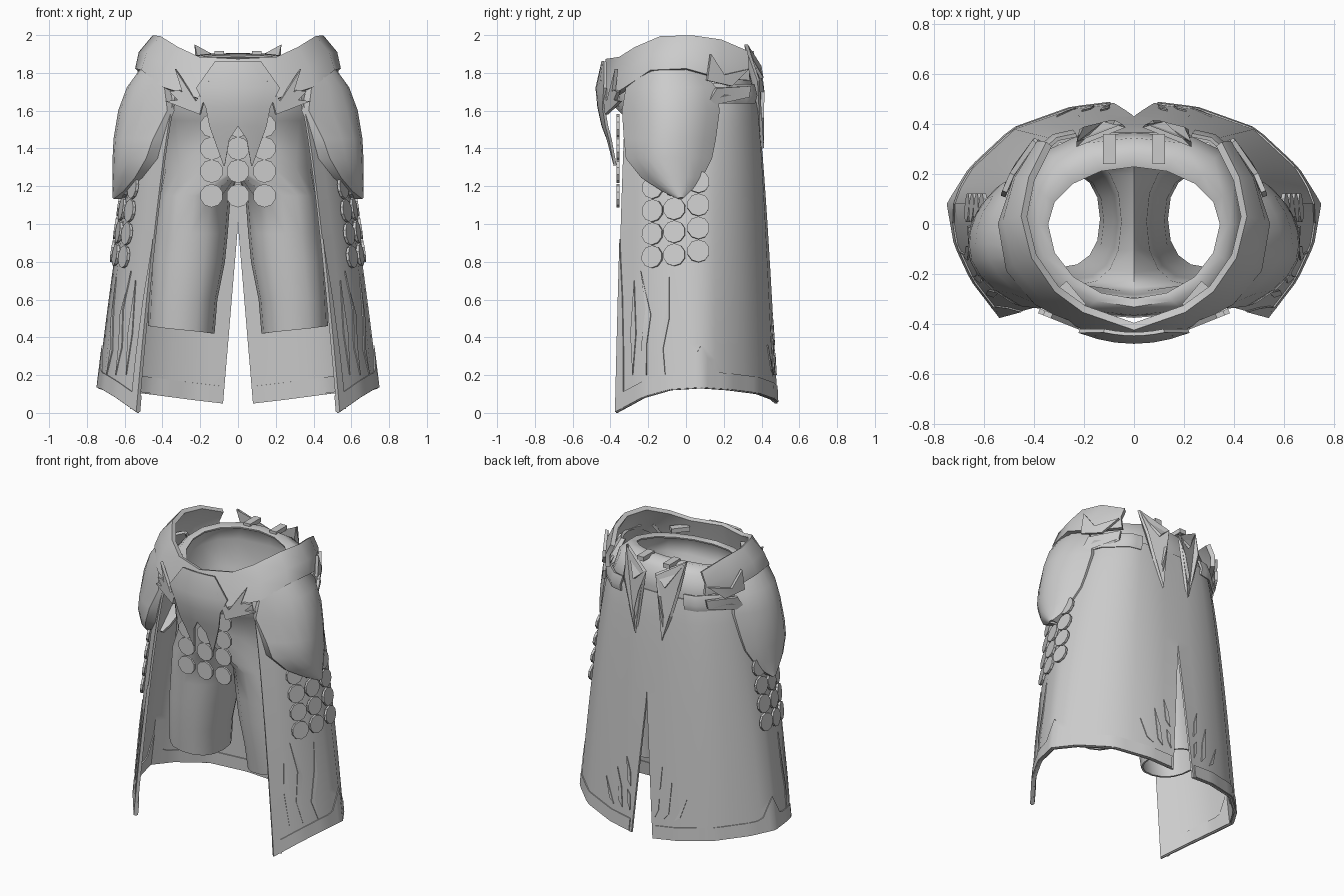
import bpy, bmesh, math
from mathutils import Vector, Matrix

if "Cube" in bpy.data.objects:
    bpy.data.objects.remove(bpy.data.objects["Cube"], do_unlink=True)

mat = bpy.data.materials.new("plain grey")
mat.use_nodes = True
mat.diffuse_color = (0.6, 0.6, 0.6, 1)
mat.node_tree.nodes["Principled BSDF"].inputs["Base Color"].default_value = (0.6, 0.6, 0.6, 1)


def finish(name, bm, thick=0.0, mirror=True, angle=40):
    me = bpy.data.meshes.new(name)
    bm.to_mesh(me)
    bm.free()
    me.materials.append(mat)
    ob = bpy.data.objects.new(name, me)
    bpy.context.collection.objects.link(ob)
    if mirror:
        ob.modifiers.new("Mirror", 'MIRROR')
    if thick:
        s = ob.modifiers.new("Solidify", 'SOLIDIFY')
        s.thickness, s.offset = thick, 0
    bpy.ops.object.select_all(action='DESELECT')
    ob.select_set(True)
    bpy.context.view_layer.objects.active = ob
    bpy.ops.object.convert(target='MESH')
    bpy.ops.object.shade_smooth_by_angle(angle=math.radians(angle))


def grid(name, rows, thick):
    bm = bmesh.new()
    vs = [[bm.verts.new(p) for p in r] for r in rows]
    for a, b in zip(vs, vs[1:]):
        for i in range(len(a) - 1):
            bm.faces.new((a[i], a[i + 1], b[i + 1], b[i]))
    bmesh.ops.remove_doubles(bm, verts=bm.verts, dist=0.0005)
    finish(name, bm, thick)


def plates(name, polys, place, thick):
    bm = bmesh.new()
    for poly in polys:
        f = bm.faces.new([bm.verts.new(place(*p)) for p in poly])
        bmesh.ops.triangulate(bm, faces=[f])
    finish(name, bm, thick, True, 25)


def discs(name, spots, r, mirror):
    bm = bmesh.new()
    for pos, nrm in spots:
        m = Matrix.Translation(pos) @ Vector(nrm).to_track_quat('Z', 'Y').to_matrix().to_4x4()
        bmesh.ops.create_cone(bm, cap_ends=True, segments=10, radius1=r, radius2=r,
                              depth=0.015, matrix=m)
    finish(name, bm, 0, mirror, 30)


def lerp(a, b, t):
    return a + (b - a) * t


def squared(v, e):
    return math.copysign(abs(v) ** e, v) if abs(v) > 1e-6 else 0


# Long skirt: half plan from back centre round to the front edge
TOP = [(0, .36), (.15, .36), (.3, .33), (.42, .22), (.47, .08), (.46, -.08), (.42, -.2), (.32, -.31)]
LOW = [(.08, .475), (.25, .455), (.48, .375), (.65, .22), (.74, .08), (.71, -.08), (.64, -.22), (.52, -.365)]
HEM = [.05, .07, .1, .12, .13, .12, .08, 0]


def hem(u):
    i = min(int(u), 6)
    return lerp(HEM[i], HEM[i + 1], u - i)


def skirt(u, z, off=0.0):
    f = max(0, (1.7 - z) / 1.6) ** 0.7
    pts = []
    i = min(int(u), 6)
    for k in (i, i + 1):
        x, y = lerp(TOP[k][0], LOW[k][0], f), lerp(TOP[k][1], LOW[k][1], f)
        if k == 0:
            x = 0.08 * max(0, (1.0 - z) / 0.95)
        pts.append(Vector((x, y, z)))
    p = pts[0].lerp(pts[1], u - i)
    d = Vector((p.x * 0.8, p.y, 0)).normalized()
    return p + d * off


grid("skirt", [[skirt(k / 2, lerp(hem(k / 2), 1.7, t / 20)) for k in range(15)] for t in range(21)], 0.014)

# Side waist band at the top of the skirt
grid("waist_band", [[skirt(1.5 + u / 4, z, o) for u in range(13)]
                    for z, o in ((1.64, .008), (1.68, .025), (1.74, .012))], 0.015)

# Thin hem trim on both faces of the skirt, and trim on its front edge
us = [.1 + k * .23 for k in range(31)]
for name, off in (("outer_hem_trim", .01), ("inner_hem_trim", -.01)):
    grid(name, [[skirt(u, hem(u) + .005, off) for u in us],
                [skirt(u, hem(u) + .09 + .14 * max(0, 1 - abs(u - 4) / .5), off) for u in us]], 0.008)
grid("front_edge_trim", [[skirt(lerp(6.72, 7, t), z, .01), skirt(7, z, .01)]
                         for z, t in ((.02, 0), (.3, .1), (.6, .4), (.92, 1))], 0.008)


# Flame shaped appliques on the sides and beside the back slit
def on_skirt(u, z):
    return skirt(u, z, .011)


FLAMES = [[(.15, .2), (.3, .25), (.35, .33), (.2, .3)],
          [(.22, .36), (.4, .4), (.5, .55), (.3, .46)],
          [(.5, .2), (.7, .24), (.85, .46), (.62, .34)],
          [(.9, .2), (1.1, .23), (1.3, .36)],
          [(5.9, .2), (6.1, .35), (5.95, .55), (6.15, .75), (5.75, .52), (5.9, .36)],
          [(5.2, .2), (5.45, .33), (5.15, .55), (5.05, .72), (5.05, .5), (5.28, .34)],
          [(6.4, .2), (6.5, .42), (6.4, .7), (6.3, .42)]]
plates("skirt_flames", FLAMES, on_skirt, 0.006)

# Trousers: hip rows (height, half width, front and back depth, roundness), crotch row, leg rings
bm = bmesh.new()
rows = []
HIPS = [(1.87, .345, .3, .23, 1), (1.88, .38, .33, .28, .95), (1.84, .42, .36, .34, .8), (1.72, .44, .37, .36, .65),
        (1.55, .41, .3, .34, .7), (1.4, .4, .29, .31, .75), (1.3, .4, .28, .29, .8)]
for z, rx, front, back, e in HIPS:
    row = []
    for k in range(9):
        a = math.radians(-90 + 22.5 * k)
        tilt = .06 * math.sin(a) - .04 if z > 1.7 else 0
        row.append(bm.verts.new((rx * squared(math.cos(a), e),
                                 (front if k < 4 else back) * squared(math.sin(a), e), z + tilt)))
    rows.append(row)
ring = rows[-1] + [bm.verts.new((0, .28 * math.cos(math.pi * k / 8), 1.3 - .04 * math.sin(math.pi * k / 8)))
                   for k in range(1, 8)]
for a, b in zip(rows, rows[1:]):
    for k in range(8):
        bm.faces.new((a[k], a[k + 1], b[k + 1], b[k]))
for z, cx, rx, cy, ry in [(1.15, .23, .185, .01, .26), (.95, .25, .19, .01, .24), (.8, .265, .19, .01, .23),
                          (.6, .29, .175, .01, .21), (.44, .3, .17, .02, .2)]:
    nxt = []
    for k in range(16):
        a = math.radians(-90 + 22.5 * k)
        nxt.append(bm.verts.new((cx + rx * squared(math.cos(a), .85), cy + ry * squared(math.sin(a), .85),
                                 z + .02 * math.cos(a) * (z < .5))))
    for k in range(16):
        j = (k + 1) % 16
        bm.faces.new((ring[k], ring[j], nxt[j], nxt[k]))
    ring = nxt
finish("trousers", bm, 0.012, True, 60)

# Flared collar belt, upper and lower edge from front centre to back end
UP = [(0, -.41, 1.87), (.2, -.34, 1.88), (.31, -.26, 1.93), (.4, -.13, 1.985), (.44, .03, 1.99), (.41, .18, 1.97), (.34, .32, 1.91)]
DN = [(0, -.455, 1.68), (.2, -.41, 1.66), (.39, -.31, 1.72), (.5, -.18, 1.81), (.53, 0, 1.82), (.47, .18, 1.77), (.37, .33, 1.76)]
MID = [(Vector(a) + Vector(b)) / 2 + Vector((a[0] * .06, 0, 0)) for a, b in zip(UP, DN)]
grid("collar_belt", [UP, MID, DN], 0.03)

# Forked front drape
DRAPE = [(1.86, 0, .12, -.44), (1.72, 0, .22, -.472), (1.62, 0, .17, -.462), (1.52, 0, .15, -.44),
         (1.45, .045, .125, -.415), (1.31, .07, .075, -.38)]
grid("front_drape", [[(x, y + .9 * x * x, z) for x in [lerp(a, b, t / 3) for t in range(4)]]
                     for z, a, b, y in DRAPE], 0.015)

# Thorn ornaments on the front, sides and back of the belt
plates("front_thorns", [[(.15, 1.76), (.2, 1.58), (.38, 1.65), (.28, 1.66), (.33, 1.82), (.22, 1.65)],
                        [(.24, 1.66), (.29, 1.63), (.36, 1.7), (.31, 1.71)]],
       lambda x, z: (x, -.5 + .4 * x, z), 0.02)
plates("side_thorns", [[(.11, 1.76), (.13, 1.9), (.2, 1.79), (.33, 1.82), (.24, 1.73)],
                       [(.1, 1.62), (.16, 1.72), (.34, 1.73), (.33, 1.67), (.2, 1.69)]],
       lambda y, z: (.54 - 1.3 * y * y, y, z), 0.02)
plates("back_claws", [[(.04, 1.84), (.12, 1.77), (.23, 1.95), (.21, 1.76), (.16, 1.58), (.1, 1.4), (.11, 1.56), (.08, 1.7)]],
       lambda x, z: (x, .41 - .6 * x * x - .4 * max(0, z - 1.8), z), 0.02)

# Belt loops over the trouser waist
bm = bmesh.new()
for x, y, z, turn in ((.1, .3, 1.9, 0), (.25, -.29, 1.82, -40)):
    m = Matrix.Translation((x, y, z)) @ Matrix.Rotation(math.radians(turn), 4, 'Z') @ Matrix.Diagonal((.05, .12, .03, 1))
    bmesh.ops.create_cube(bm, size=1, matrix=m)
finish("belt_loops", bm)

# Bulging hip guards with a rim folded inwards
HIP = [(1.83, -.24, .06, .5, .08, .05), (1.72, -.31, .15, .58, .19, .1), (1.6, -.33, .17, .625, .25, .13),
       (1.45, -.32, .15, .65, .2, .12), (1.35, -.31, .13, .655, .17, .1), (1.25, -.23, .08, .655, .11, .06),
       (1.18, -.12, .02, .655, .05, .03), (1.14, -.04, -.02, .655, 0, 0)]
rows = []
for z, y0, y1, xo, d0, d1 in HIP:
    row = []
    for k in range(9):
        t = k / 4 - 1
        d = d0 if t < 0 else d1
        row.append((xo - d * abs(t) ** 2.2, lerp(y0, y1, k / 8), z))
    fold = .02 + .08 * min(1, (1.83 - z) / .5)
    row.insert(0, (row[0][0] - fold * .6, y0 + .02, z))
    row.append((row[-1][0] - fold, y1 - .01, z))
    rows.append(row)
grid("hip_guard", rows, 0.018)

# Overlapping scale discs
discs("front_discs", [((x, -.36, z), (0, -1, 0)) for x in (-.14, 0, .14)
                      for z in (1.15, 1.28, 1.4, 1.52)], .062, False)
spots = []
for u, dz in ((5.68, -.01), (4.86, 0), (4.1, .02)):
    for k in range(4):
        z = 1.2 - .122 * k + dz
        p = skirt(u, z)
        n = (skirt(u + .3, z) - skirt(u - .3, z)).cross(skirt(u, z + .1) - skirt(u, z - .1)).normalized()
        if n.x < 0:
            n = -n
        spots.append((p + n * .022, n))
discs("side_discs", spots, .06, True)
